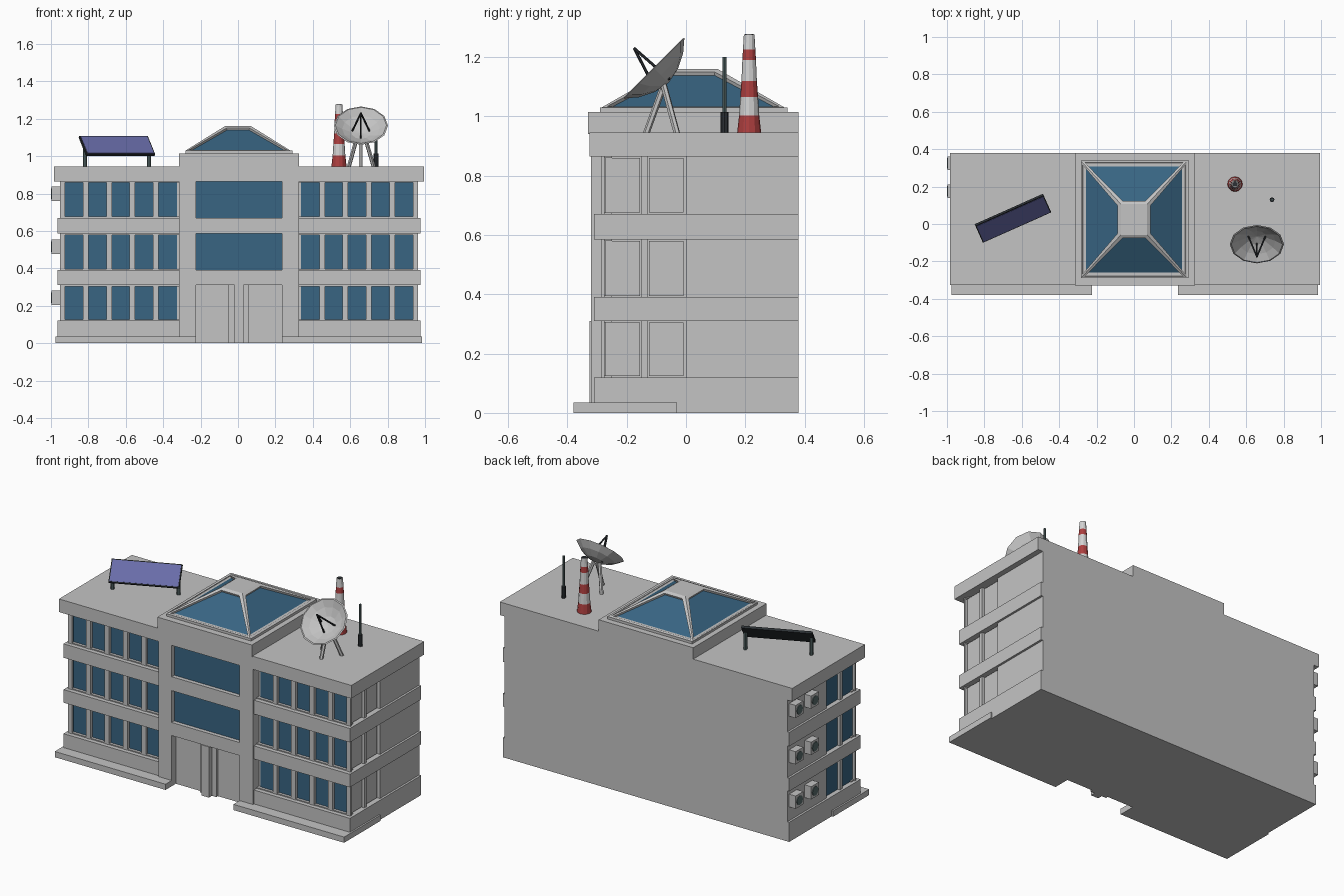
import bpy, bmesh, math
from mathutils import Vector, Matrix

if "Cube" in bpy.data.objects:
    bpy.data.objects.remove(bpy.data.objects["Cube"])

def mat(name, r, g, b):
    m = bpy.data.materials.new(name)
    m.diffuse_color = (r, g, b, 1)
    m.use_nodes = True
    m.node_tree.nodes["Principled BSDF"].inputs["Base Color"].default_value = m.diffuse_color
    return m

WALL = mat("wall_grey", 0.55, 0.55, 0.55)
GLASS = mat("glass_blue", 0.04, 0.13, 0.225)
RED = mat("stripe_red", 0.42, 0.05, 0.05)
WHITE = mat("stripe_white", 0.65, 0.65, 0.65)
PANEL = mat("panel_violet", 0.14, 0.15, 0.40)
DARK = mat("dark_metal", 0.025, 0.03, 0.035)
TEAL = mat("teal_metal", 0.10, 0.15, 0.15)
C = 0.005  # centre line of the building

def finish(name, bm, *mats):
    me = bpy.data.meshes.new(name)
    bm.to_mesh(me)
    bm.free()
    ob = bpy.data.objects.new(name, me)
    bpy.context.collection.objects.link(ob)
    for m in mats:
        me.materials.append(m)
    return ob

def box(name, x0, x1, y0, y1, z0, z1, m):
    bm = bmesh.new()
    bmesh.ops.create_cube(bm, size=1)
    for v in bm.verts:
        v.co = Vector(((x0 + x1) / 2 + v.co.x * (x1 - x0),
                       (y0 + y1) / 2 + v.co.y * (y1 - y0),
                       (z0 + z1) / 2 + v.co.z * (z1 - z0)))
    return finish(name, bm, m)

def pair(name, x0, x1, *rest):
    """Box given for the right side, mirrored about the centre line."""
    box(name + "_right", C + x0, C + x1, *rest)
    box(name + "_left", C - x1, C - x0, *rest)

def rod(name, a, b, r, m, n=8, r2=None):
    a, b = Vector(a), Vector(b)
    bm = bmesh.new()
    bmesh.ops.create_cone(bm, cap_ends=True, segments=n, radius1=r,
                          radius2=r if r2 is None else r2, depth=(b - a).length)
    rot = (b - a).to_track_quat('Z', 'Y').to_matrix().to_4x4()
    bmesh.ops.transform(bm, matrix=Matrix.Translation((a + b) / 2) @ rot, verts=bm.verts)
    return finish(name, bm, m)

# Core walls, with thicker side walls towards the back
box("core", C - 0.935, C + 0.935, -0.26, 0.38, 0, 0.9, WALL)
pair("rear_side_wall", 0.93, 0.957, 0.0, 0.38, 0, 0.9, WALL)

# Projecting floor bands, roof slab and front plinths
pair("base_band", 0.23, 0.97, -0.31, 0.38, 0, 0.12, WALL)
for i, (z0, z1) in enumerate([(0.31, 0.39), (0.585, 0.67)]):
    box(f"floor_band_{i}", C - 0.97, C + 0.97, -0.31, 0.38, z0, z1, WALL)
    box(f"centre_band_{i}", C - 0.24, C + 0.24, -0.32, -0.25, z0, z1, WALL)
box("roof_slab", C - 0.99, C + 0.99, -0.325, 0.38, 0.865, 0.945, WALL)
pair("plinth", 0.23, 0.98, -0.38, -0.03, 0, 0.035, WALL)

# Windows for each storey
for s, (z0, z1) in enumerate([(0.12, 0.31), (0.39, 0.585), (0.67, 0.865)]):
    for i in range(5):
        x = 0.382 + i * 0.125
        pair(f"window_{s}_{i}", x - 0.05, x + 0.05, -0.266, -0.259, z0, z1, GLASS)
    for i in range(4):
        x = 0.4445 + i * 0.125
        pair(f"mullion_{s}_{i}", x - 0.0145, x + 0.0145, -0.285, -0.25, z0, z1, WALL)
    pair(f"corner_post_{s}", 0.93, 0.957, -0.285, -0.275, z0, z1, WALL)
    pair(f"side_mullion_{s}", 0.93, 0.957, -0.152, -0.13, z0, z1, WALL)
    pair(f"window_sill_{s}", 0.32, 0.95, -0.283, -0.25, z0, z0 + 0.006, WALL)
    pair(f"window_head_{s}", 0.32, 0.95, -0.283, -0.25, z1 - 0.006, z1, WALL)
    for i, y in enumerate((-0.2135, -0.067)):
        h = 0.0615
        box(f"side_window_{s}_{i}", C - 0.941, C - 0.934, y - h, y + h, z0, z1, GLASS)
        box(f"side_panel_{s}_{i}", C + 0.934, C + 0.943, y - h + 0.003, y + h - 0.003,
            z0 + 0.005, z1 - 0.005, WALL)
    if s:
        box(f"centre_window_{s}", C - 0.23, C + 0.23, -0.295, -0.288, z0, z1, GLASS)

# Entrance bay: pilasters, door leaves and centre post
pair("pilaster", 0.23, 0.32, -0.32, -0.2, 0, 0.87, WALL)
pair("door_leaf", 0.055, 0.23, -0.28, -0.25, 0, 0.31, WALL)
pair("door_stile", 0.025, 0.055, -0.295, -0.25, 0, 0.31, WALL)
box("door_post", C - 0.025, C + 0.025, -0.325, -0.25, 0, 0.31, WALL)

# Raised parapet and glass roof light
box("parapet", C - 0.32, C + 0.32, -0.33, 0.38, 0.94, 1.015, WALL)
box("skylight_curb", C - 0.287, C + 0.287, -0.29, 0.343, 1.01, 1.03, WALL)
bm = bmesh.new()
bmesh.ops.create_cube(bm, size=2)
for v in bm.verts:
    top = v.co.z > 0
    v.co = Vector((v.co.x * (0.07 if top else 0.283),
                   0.024 + v.co.y * (0.082 if top else 0.312), 1.16 if top else 1.028))
bm.normal_update()
sides = [f for f in bm.faces if abs(f.normal.z) < 0.99]
for f in sides:
    bmesh.ops.inset_region(bm, faces=[f], thickness=0.022, depth=0)
    res = bmesh.ops.inset_region(bm, faces=[f], thickness=0.002, depth=-0.012)
    f.material_index = 1
finish("skylight", bm, WALL, GLASS)

# Air conditioners on the left side
for s, z in enumerate((0.243, 0.515, 0.798)):
    for i, y in enumerate((0.175, 0.325)):
        box(f"cooler_{s}_{i}", -0.996, -0.94, y - 0.037, y + 0.037, z - 0.039, z + 0.039, WALL)
        rod(f"cooler_fan_{s}_{i}", (-0.99, y, z), (-1.0, y, z), 0.028, TEAL, 12)

# Solar panel, tilted 45 degrees and turned, on two legs
def tilted(ob):
    ob.matrix_world = (Matrix.Translation((-0.647, 0.03, 1.055)) @ Matrix.Rotation(math.radians(24), 4, 'Z')
                       @ Matrix.Rotation(math.radians(45), 4, 'X'))
tilted(box("solar_frame", -0.2, 0.2, -0.07, 0.07, -0.008, 0.006, DARK))
tilted(box("solar_cells", -0.194, 0.194, -0.064, 0.064, 0.004, 0.008, PANEL))
for i, (x, y) in enumerate([(-0.818, -0.045), (-0.476, 0.106)]):
    rod(f"solar_leg_{i}", (x, y, 0.94), (x, y, 1.05), 0.011, TEAL)

# Striped chimney: stacked tapering sections
prof = [(0.94, 0.041), (1.003, 0.034), (1.065, 0.030), (1.12, 0.026),
        (1.19, 0.023), (1.225, 0.021), (1.276, 0.018)]
for i, ((z0, r0), (z1, r1)) in enumerate(zip(prof, prof[1:])):
    rod(f"chimney_{i}", (0.54, 0.213, z0), (0.54, 0.213, z1), r0, WHITE if i % 2 else RED, 12, r1)
rod("chimney_mouth", (0.54, 0.213, 1.27), (0.54, 0.213, 1.278), 0.014, DARK, 12)

# Mast antenna
rod("mast_base", (0.738, 0.13, 0.94), (0.738, 0.13, 1.015), 0.013, DARK)
rod("mast", (0.738, 0.13, 1.01), (0.738, 0.13, 1.2), 0.007, TEAL)

# Satellite dish: lathed bowl facing forward and up
bm = bmesh.new()
pts = [(0, -0.066), (0.055, -0.055), (0.105, -0.03), (0.145, 0.004),
       (0.137, 0.006), (0.1, -0.02), (0.052, -0.044), (0, -0.054)]
vs = [bm.verts.new((r, 0, z)) for r, z in pts]
es = [bm.edges.new(p) for p in zip(vs, vs[1:])]
bmesh.ops.spin(bm, geom=vs + es, cent=(0, 0, 0), axis=(0, 0, 1), angle=2 * math.pi, steps=12)
bmesh.ops.remove_doubles(bm, verts=bm.verts, dist=1e-4)
bmesh.ops.recalc_face_normals(bm, faces=bm.faces)
dish = finish("dish", bm, WALL)
dish.matrix_world = Matrix.Translation((0.657, -0.105, 1.16)) @ Matrix.Rotation(math.radians(45), 4, 'X')

# Dish feed struts and tripod
for i, p in enumerate([(0.607, -0.055, 1.125), (0.707, -0.055, 1.125), (0.657, -0.105, 1.095)]):
    rod(f"feed_strut_{i}", (0.657, -0.175, 1.23), p, 0.005, DARK, 6)
for i, (x, y) in enumerate([(0.592, -0.03), (0.726, -0.03), (0.657, -0.135)]):
    rod(f"dish_leg_{i}", (x, y, 0.94), (0.657 + (x - 0.657) * 0.3, -0.075, 1.105), 0.011, WALL, 6)
